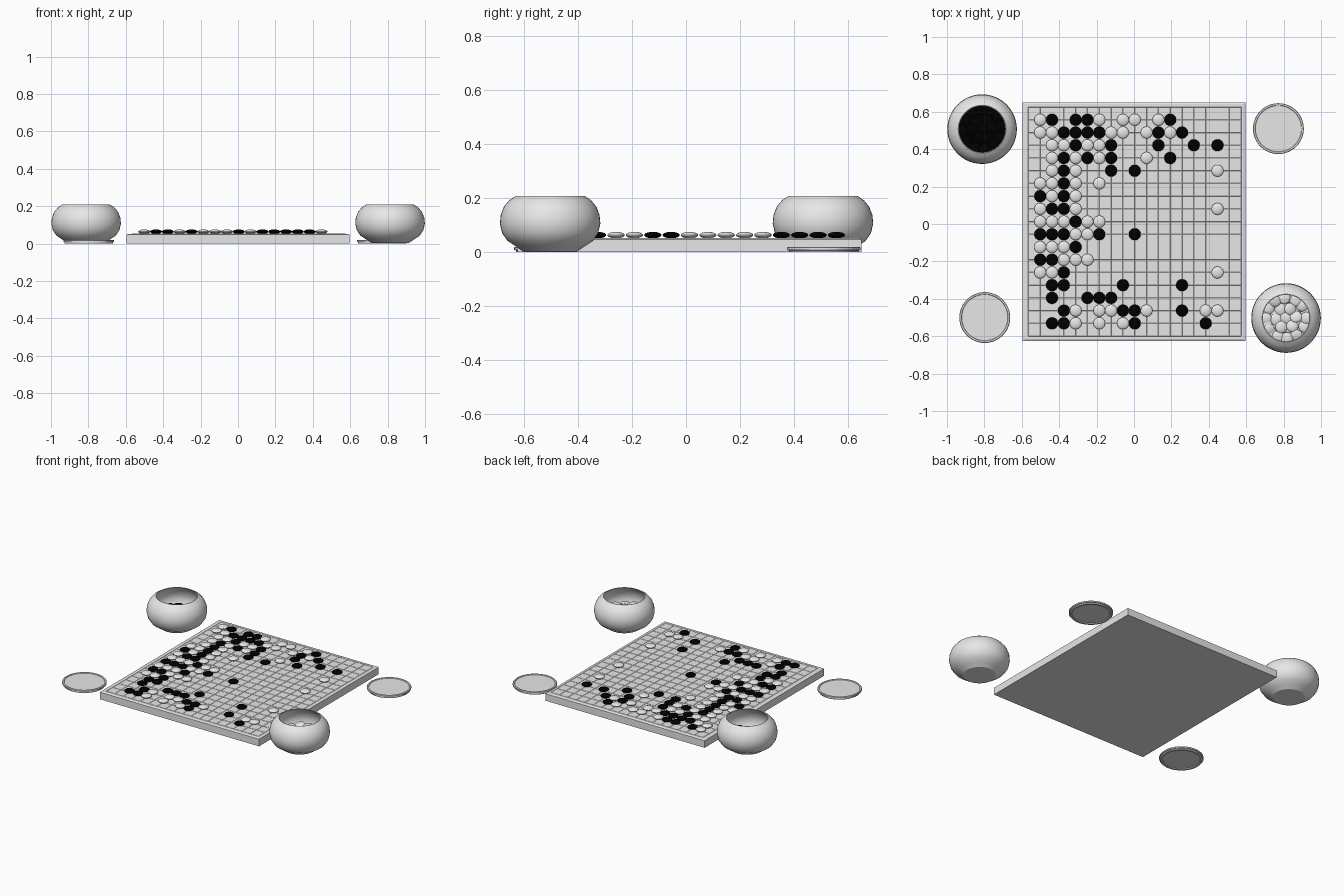
import bpy, bmesh, math, random
from mathutils import Matrix

random.seed(4)
if "Cube" in bpy.data.objects:
    bpy.data.objects.remove(bpy.data.objects["Cube"])


def material(name, value):
    m = bpy.data.materials.new(name)
    m.use_nodes = True
    color = (value, value, value, 1)
    m.diffuse_color = color
    m.node_tree.nodes["Principled BSDF"].inputs["Base Color"].default_value = color
    return m


PALE = material("pale grey", 0.8)
BLACK = material("black", 0.0)


def add(name, bm, mat, smooth=True):
    bmesh.ops.recalc_face_normals(bm, faces=bm.faces)
    mesh = bpy.data.meshes.new(name)
    bm.to_mesh(mesh)
    bm.free()
    mesh.materials.append(mat)
    obj = bpy.data.objects.new(name, mesh)
    bpy.context.collection.objects.link(obj)
    if smooth:
        bpy.ops.object.select_all(action="DESELECT")
        obj.select_set(True)
        bpy.context.view_layer.objects.active = obj
        bpy.ops.object.shade_smooth_by_angle(angle=math.radians(30))
    return obj


def lathe(name, profile, center, mat, steps=48):
    bm = bmesh.new()
    verts = [bm.verts.new((r, 0, z)) for r, z in profile]
    edges = [bm.edges.new(pair) for pair in zip(verts, verts[1:])]
    bmesh.ops.spin(bm, geom=verts + edges, axis=(0, 0, 1), cent=(0, 0, 0),
                   angle=math.tau, steps=steps)
    bmesh.ops.remove_doubles(bm, verts=bm.verts, dist=1e-5)
    obj = add(name, bm, mat)
    obj.location = (*center, 0)
    return obj


def ridge(bm, center, length, axis):
    # Thin bar with a diamond section, half sunk into the board
    m = (Matrix.Translation(center)
         @ Matrix.Rotation(math.pi / 4, 4, axis)
         @ Matrix.Diagonal((length if axis == "X" else 0.0018,
                            length if axis == "Y" else 0.0018, 0.0018, 1)))
    bmesh.ops.create_cube(bm, size=1, matrix=m)


def add_stone(bm, pos, tilt=0.0):
    m = (Matrix.Translation(pos)
         @ Matrix.Rotation(random.uniform(0, math.tau), 4, "Z")
         @ Matrix.Rotation(tilt, 4, "X")
         @ Matrix.Diagonal((0.032, 0.032, 0.012, 1)))
    bmesh.ops.create_uvsphere(bm, u_segments=20, v_segments=10, radius=1, matrix=m)


# Board with a shallow sloping border around the top
BOARD_Y, SIDE, TOP = 0.013, 0.048, 0.052
bm = bmesh.new()
bmesh.ops.create_cube(bm, size=1, matrix=Matrix.Translation((0, BOARD_Y, SIDE / 2))
                      @ Matrix.Diagonal((1.19, 1.275, SIDE, 1)))
bm.normal_update()
upper = [f for f in bm.faces if f.normal.z > 0.5]
bmesh.ops.inset_region(bm, faces=upper, thickness=0.013, depth=TOP - SIDE)
add("board", bm, PALE, smooth=False)

# Playing grid
GRID_X, DX, DY, N = 0.004, 0.0632, 0.068, 18
bm = bmesh.new()
for i in range(N + 1):
    k = i - N / 2
    ridge(bm, (GRID_X + k * DX, BOARD_Y, TOP), N * DY, "Y")
    ridge(bm, (GRID_X, BOARD_Y + k * DY, TOP), N * DX, "X")
add("grid_lines", bm, PALE, smooth=False)

# Stones in play, one string per row from the back
ROWS = [
    "",
    ".wb.bbw.ww.wb",
    ".wwbbbbww.wbwb",
    "..wwbwwb...b..b.b",
    "..wbwbwb..w.b",
    "..wbw..b.b......w",
    ".wwbw.w",
    ".bwbw",
    ".wbbw...........w",
    ".wwwbww",
    ".bbbwwb..b",
    ".wwwb",
    ".bbwww",
    ".wwb............w",
    "..bb....b....b",
    "..b..bbb",
    "...bw.wwbbw..b.ww",
    "..bbw.w.wb.....b",
]
for letter, name, mat in (("w", "white_stones", PALE), ("b", "black_stones", BLACK)):
    bm = bmesh.new()
    for r, row in enumerate(ROWS):
        for c, ch in enumerate(row):
            if ch == letter:
                add_stone(bm, (GRID_X + (c - N / 2) * DX,
                               BOARD_Y + (N / 2 - r) * DY, TOP + 0.0115))
    add(name, bm, mat)

# Bowls: rounded outer wall, open mouth and hollow inside
BOWL = [(0, 0.003), (0.1, 0.003), (0.128, 0.022), (0.158, 0.042), (0.178, 0.071),
        (0.186, 0.106), (0.183, 0.138), (0.171, 0.169), (0.151, 0.193), (0.128, 0.208),
        (0.124, 0.207), (0.146, 0.187), (0.166, 0.162), (0.176, 0.13), (0.178, 0.105),
        (0.169, 0.072), (0.15, 0.048), (0.12, 0.03), (0, 0.018)]
BOWLS = [("black", (-0.812, 0.507), BLACK, 0.052), ("white", (0.813, -0.503), PALE, 0.07)]
for name, (x, y), mat, base in BOWLS:
    lathe(name + "_stone_bowl", BOWL, (x, y), PALE)
    # Heaped stones in loose rings
    bm = bmesh.new()
    for layer in range(4):
        spacing = 0.06 - layer * 0.002
        for ring in range(3):
            count = max(1, ring * 6)
            for i in range(count):
                a = math.tau * i / count + layer * 0.37 + random.uniform(-0.1, 0.1)
                d = ring * spacing
                add_stone(bm, (x + d * math.cos(a), y + d * math.sin(a),
                               base + layer * 0.012 + random.uniform(-0.006, 0.006)),
                          random.uniform(-0.3, 0.3))
    add(name + "_spare_stones", bm, mat)

# Bowl lids with a raised lip and a stepped underside
LID = [(0, 0.005), (0.115, 0.005), (0.117, 0), (0.129, 0), (0.13, 0.007),
       (0.136, 0.009), (0.136, 0.017), (0.133, 0.02), (0.125, 0.02),
       (0.123, 0.016), (0, 0.016)]
lathe("left_lid", LID, (0.772, 0.51), PALE)
lathe("right_lid", LID, (-0.798, -0.5), PALE)
